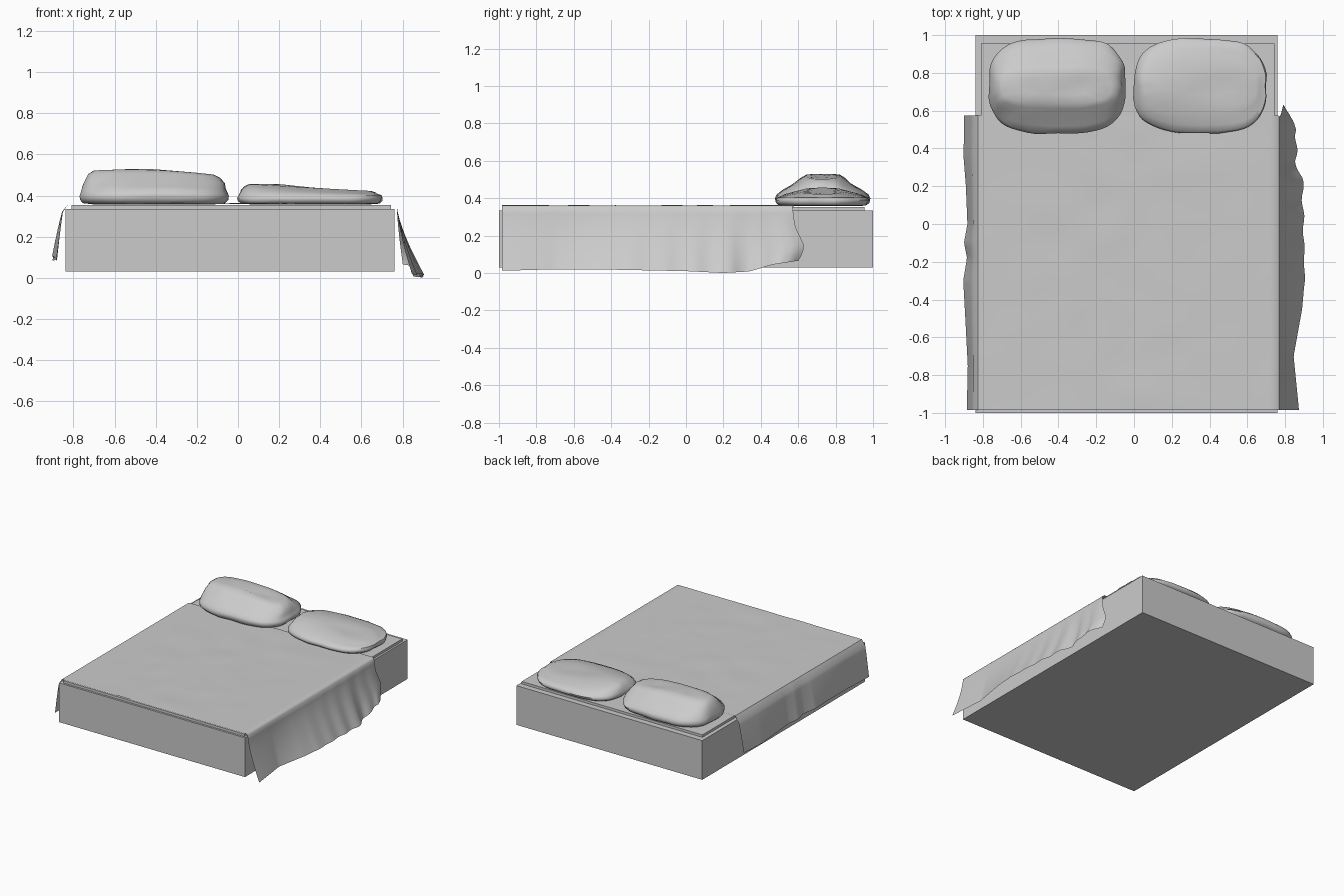
import bpy, bmesh, math
from mathutils import noise, Vector

if "Cube" in bpy.data.objects:
    bpy.data.objects.remove(bpy.data.objects["Cube"])


def box(name, lo, hi):
    bpy.ops.mesh.primitive_cube_add(size=1, location=[(a + b) / 2 for a, b in zip(lo, hi)])
    ob = bpy.context.object
    ob.name = name
    ob.scale = [b - a for a, b in zip(lo, hi)]
    bpy.ops.object.transform_apply(location=False, rotation=False, scale=True)
    return ob


def lerp(keys, v):
    if v <= keys[0][0]:
        return keys[0][1]
    for (a, fa), (b, fb) in zip(keys, keys[1:]):
        if v <= b:
            s = (v - a) / (b - a)
            return fa + (fb - fa) * s
    return keys[-1][1]


def finish(name, bm):
    me = bpy.data.meshes.new(name)
    bmesh.ops.recalc_face_normals(bm, faces=bm.faces)
    bm.to_mesh(me)
    bm.free()
    ob = bpy.data.objects.new(name, me)
    bpy.context.collection.objects.link(ob)
    bpy.ops.object.select_all(action='DESELECT')
    ob.select_set(True)
    bpy.context.view_layer.objects.active = ob
    bpy.ops.object.shade_smooth_by_angle(angle=math.radians(50))
    return ob


# Bed base and thin mattress slab
box("bed_base", (-0.84, -1.0, 0.03), (0.76, 1.0, 0.335))
box("mattress_top", (-0.81, -0.985, 0.335), (0.745, 0.955, 0.354))


# Pillows: stacked rounded-rectangle rings (x scale, y scale, height)
def pillow(name, cx, cy, hx, hy, rings, slope, dent):
    bm = bmesh.new()
    n = 48
    loops = []
    z0 = 0.357
    for sx, sy, h in rings:
        loop = []
        for i in range(n):
            a = 2 * math.pi * i / n
            c, s = math.cos(a), math.sin(a)
            u = math.copysign(abs(c) ** 0.62, c)
            v = math.copysign(abs(s) ** 0.72, s)
            k = 1 + slope * u - dent * u * u
            w = 0.01 * noise.noise(Vector((u * 3 + cx * 9, v * 3, h * 20)))
            loop.append(bm.verts.new((cx + hx * sx * u + w, cy + hy * sy * v + w,
                                      z0 + h * (k if h > 0.05 else 1))))
        loops.append(loop)
    for a, b in zip(loops, loops[1:]):
        for i in range(n):
            j = (i + 1) % n
            bm.faces.new((a[i], a[j], b[j], b[i]))
    bm.faces.new(loops[0][::-1])
    bm.faces.new(loops[-1])
    return finish(name, bm)


pillow("left_pillow", -0.407, 0.73, 0.362, 0.253,
       [(0.80, 0.76, 0), (0.95, 0.92, 0.006), (0.99, 0.985, 0.022), (1, 1, 0.042),
        (0.985, 0.96, 0.062), (0.96, 0.82, 0.088), (0.93, 0.62, 0.12),
        (0.88, 0.47, 0.15), (0.8, 0.36, 0.167), (0.45, 0.2, 0.171)], -0.06, 0.07)
pillow("right_pillow", 0.351, 0.73, 0.351, 0.25,
       [(0.80, 0.76, 0), (0.95, 0.92, 0.004), (0.99, 0.985, 0.016), (1, 1, 0.032),
        (0.985, 0.96, 0.046), (0.95, 0.82, 0.061), (0.9, 0.6, 0.073),
        (0.84, 0.42, 0.082), (0.45, 0.2, 0.083)], -0.2, 0.0)

# Blanket: one sheet swept along y, with a short left and long right overhang
left_x = [(-0.98, -0.885), (-0.75, -0.88), (-0.5, -0.893), (-0.3, -0.904), (-0.18, -0.884),
          (-0.1, -0.9), (0.0, -0.882), (0.2, -0.89), (0.35, -0.902), (0.57, -0.9)]
right_x = [(-0.98, 0.873), (-0.7, 0.845), (-0.45, 0.89), (-0.3, 0.904), (0.1, 0.895),
           (0.25, 0.89), (0.33, 0.852), (0.48, 0.865), (0.57, 0.80)]
right_z = [(-0.98, 0.012), (-0.7, 0.02), (-0.4, 0.018), (0.0, 0.01), (0.2, 0.0),
           (0.33, 0.008), (0.45, 0.045), (0.57, 0.065)]
end_shift = [(0, -0.005), (0.35, 0.008), (0.7, 0.055), (0.85, 0.05), (1, 0.025)]
bm = bmesh.new()
NY, NS, NT = 100, 10, 40
rows = []
for r in range(NY + 1):
    y = -0.985 + 1.56 * r / NY
    row = []
    lx, rx, rz = lerp(left_x, y), lerp(right_x, y), lerp(right_z, y)
    for i in range(NS):
        t = 1 - i / NS
        row.append((-0.846 + (lx + 0.846) * t ** 0.8, y, 0.345 - (0.25 + 0.01 * math.sin(5 * y)) * t))
    for i in range(NT + 1):
        x = -0.825 + 1.585 * i / NT
        w = 0.004 * noise.noise(Vector((x * 5, y * 5, 1)))
        row.append((x, y, 0.361 + w * math.sin(math.pi * i / NT)))
    for i in range(NS + 1):
        t = i / NS
        ruffle = 0.012 * max(0, y + 0.4) * math.sin(38 * y) * t
        e = max(0, (y - 0.25) / 0.325) * lerp(end_shift, t)
        row.append((0.772 + (rx - 0.772) * t ** 1.4 + ruffle, y + e, 0.35 + (rz - 0.35) * t))
    rows.append([bm.verts.new(p) for p in row])
for a, b in zip(rows, rows[1:]):
    for i in range(len(a) - 1):
        bm.faces.new((a[i], a[i + 1], b[i + 1], b[i]))
finish("blanket", bm)
